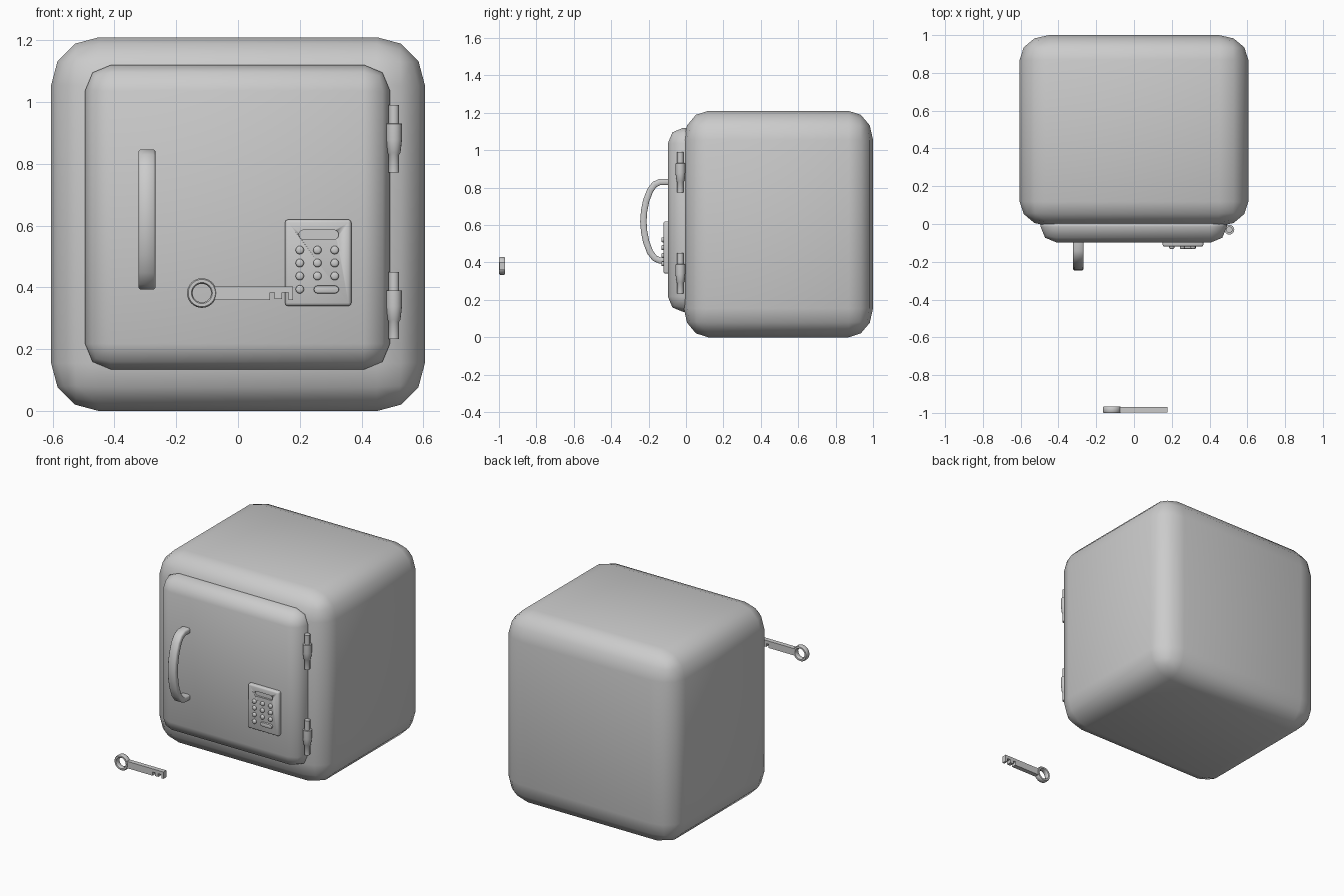
import bpy, bmesh, math
from mathutils import Matrix, Vector

if "Cube" in bpy.data.objects:
    bpy.data.objects.remove(bpy.data.objects["Cube"])


def finish(name, bm, angle=60):
    """Turn a bmesh into a named, smooth-shaded object."""
    bmesh.ops.recalc_face_normals(bm, faces=bm.faces)
    me = bpy.data.meshes.new(name)
    bm.to_mesh(me)
    bm.free()
    ob = bpy.data.objects.new(name, me)
    bpy.context.collection.objects.link(ob)
    bpy.ops.object.select_all(action='DESELECT')
    ob.select_set(True)
    bpy.context.view_layer.objects.active = ob
    bpy.ops.object.shade_smooth_by_angle(angle=math.radians(angle))
    return ob


def rounded_box(name, lo, hi, radius, segments, y_squash=1.0):
    """Bevelled box between two corners; y_squash flattens the bevel in y."""
    lo, hi = Vector(lo), Vector(hi)
    size = hi - lo
    size.y /= y_squash
    bm = bmesh.new()
    bmesh.ops.create_cube(bm, size=1)
    bmesh.ops.scale(bm, vec=size, verts=bm.verts)
    bmesh.ops.bevel(bm, geom=bm.edges[:], offset=radius, segments=segments,
                    profile=0.5, affect='EDGES')
    bmesh.ops.scale(bm, vec=(1, y_squash, 1), verts=bm.verts)
    bmesh.ops.translate(bm, vec=(lo + hi) / 2, verts=bm.verts)
    return finish(name, bm)


def lathe(name, profile, matrix, sides, closed=False, angle=50):
    """Spin (radius, height) points about local z."""
    bm = bmesh.new()
    rings = [[bm.verts.new((r * math.cos(2 * math.pi * i / sides),
                            r * math.sin(2 * math.pi * i / sides), h))
              for i in range(sides)] for r, h in profile]
    pairs = list(zip(rings, rings[1:]))
    if closed:
        pairs.append((rings[-1], rings[0]))
    for a, b in pairs:
        for i in range(sides):
            j = (i + 1) % sides
            bm.faces.new((a[i], a[j], b[j], b[i]))
    if not closed:
        bm.faces.new(rings[0])
        bm.faces.new(rings[-1])
    bm.transform(matrix)
    return finish(name, bm, angle)


def prism_y(name, outline, y0, y1, bevel=0.0):
    """Extrude an (x, z) outline from y0 to y1, rounding the front rim."""
    bm = bmesh.new()
    face = bm.faces.new([bm.verts.new((x, y1, z)) for x, z in outline])
    ext = bmesh.ops.extrude_face_region(bm, geom=[face])
    front = [v for v in ext['geom'] if isinstance(v, bmesh.types.BMVert)]
    bmesh.ops.translate(bm, vec=(0, y0 - y1, 0), verts=front)
    if bevel:
        rim = [e for e in bm.edges if all(v in front for v in e.verts)]
        bmesh.ops.bevel(bm, geom=rim, offset=bevel, segments=2, profile=0.5,
                        affect='EDGES')
    return finish(name, bm, 40)


def pill(x0, x1, z0, z1, n=6):
    """Capsule outline lying along x."""
    r, zc = (z1 - z0) / 2, (z0 + z1) / 2
    pts = []
    for cx, start in ((x1 - r, -90), (x0 + r, 90)):
        for i in range(n + 1):
            a = math.radians(start + 180 * i / n)
            pts.append((cx + r * math.cos(a), zc + r * math.sin(a)))
    return pts


# Safe body and door
rounded_box("safe_body", (-0.605, -0.012, 0), (0.605, 1.0, 1.21), 0.155, 3, 0.84)
rounded_box("door", (-0.495, -0.097, 0.135), (0.492, 0.077, 1.12), 0.083, 2)

# Hinges: pin, barrel with taper, lower pin
hinge = [(0.017, 0.0), (0.017, 0.057), (0.021, 0.063), (0.026, 0.105),
         (0.026, 0.157), (0.017, 0.158), (0.017, 0.217)]
for label, z in (("upper", 0.773), ("lower", 0.233)):
    lathe("hinge_" + label, hinge, Matrix.Translation((0.505, -0.03, z)), 16)

# Arched handle: half path mirrored about its middle, swept as a flat bar
half = [(-0.085, 0.21), (-0.14, 0.21), (-0.168, 0.197), (-0.192, 0.165),
        (-0.213, 0.11), (-0.224, 0.055)]
path = [Vector(p) for p in half + [(-0.228, 0)] + [(y, -z) for y, z in reversed(half)]]
bm = bmesh.new()
sections = []
w, t, c = 0.0275, 0.017, 0.006
cross = [(-w, -t + c), (-w + c, -t), (w - c, -t), (w, -t + c),
         (w, t - c), (w - c, t), (-w + c, t), (-w, t - c)]
for i, p in enumerate(path):
    d = (path[min(i + 1, len(path) - 1)] - path[max(i - 1, 0)]).normalized()
    n = Vector((-d.y, d.x))
    sections.append([bm.verts.new((-0.295 + u, p.x + n.x * v, 0.62 + p.y + n.y * v))
                     for u, v in cross])
for a, b in zip(sections, sections[1:]):
    for i in range(8):
        j = (i + 1) % 8
        bm.faces.new((a[i], a[j], b[j], b[i]))
bm.faces.new(sections[0])
bm.faces.new(sections[-1])
finish("handle", bm, 50)

# Keypad plate with a recessed display slot
plate = rounded_box("keypad_plate", (0.152, -0.12, 0.34), (0.367, -0.07, 0.62), 0.01, 2)
cutter = prism_y("display_cutter", pill(0.197, 0.326, 0.556, 0.586), -0.15, -0.108)
cutter.hide_render = True
cut = plate.modifiers.new("display_slot", 'BOOLEAN')
cut.operation = 'DIFFERENCE'
cut.solver = 'EXACT'
cut.object = cutter
bpy.context.view_layer.objects.active = plate
bpy.ops.object.modifier_apply(modifier=cut.name)
bpy.data.objects.remove(cutter)

# Keypad buttons: three rows of three, then one round and one wide
face_front = Matrix.Rotation(math.radians(90), 4, 'X')
spots = [(x, z) for z in (0.521, 0.479, 0.437) for x in (0.2, 0.257, 0.313)]
for k, (x, z) in enumerate(spots + [(0.2, 0.394)]):
    lathe(f"button_{k + 1}", [(0.0135, 0), (0.0135, 0.016), (0.0115, 0.02), (0.007, 0.022)],
          Matrix.Translation((x, -0.11, z)) @ face_front, 16)
prism_y("button_wide", pill(0.245, 0.327, 0.381, 0.406), -0.132, -0.11, 0.004)

# Key floating in front: ring bow and notched blade
bow = [(0.03, -0.011), (0.034, -0.0165), (0.044, -0.0165), (0.048, -0.011),
       (0.048, 0.011), (0.044, 0.0165), (0.034, 0.0165), (0.03, 0.011)]
lathe("key_bow", bow, Matrix.Translation((-0.117, -0.9835, 0.382)) @ face_front, 32, True)
blade = [(-0.076, 0.403), (0.178, 0.403), (0.178, 0.36), (0.164, 0.36), (0.164, 0.383),
         (0.142, 0.383), (0.142, 0.363), (0.118, 0.363), (0.118, 0.383),
         (0.103, 0.383), (0.103, 0.36), (-0.076, 0.36)]
prism_y("key_blade", blade, -0.998, -0.969)
